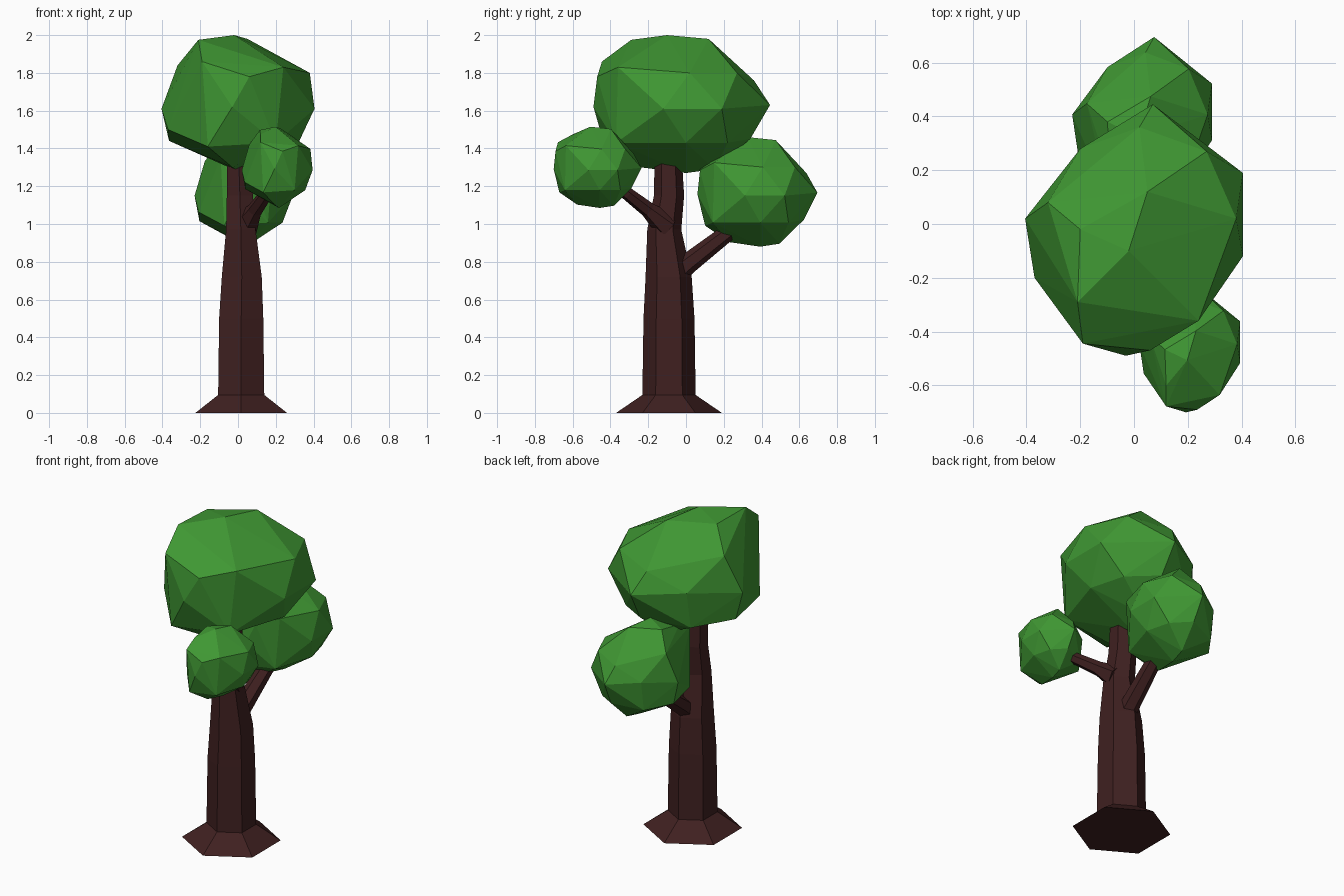
import bpy, bmesh, math
from mathutils import Vector

if "Cube" in bpy.data.objects:
    bpy.data.objects.remove(bpy.data.objects["Cube"])


def material(name, rgb):
    m = bpy.data.materials.new(name)
    m.diffuse_color = (*rgb, 1)
    m.use_nodes = True
    m.node_tree.nodes["Principled BSDF"].inputs["Base Color"].default_value = m.diffuse_color
    return m


BARK = material("bark", (0.05, 0.0145, 0.0145))
LEAF = material("leaf", (0.05, 0.31, 0.033))


def add_object(name, bm, mat):
    bmesh.ops.recalc_face_normals(bm, faces=bm.faces)
    mesh = bpy.data.meshes.new(name)
    bm.to_mesh(mesh)
    bm.free()
    mesh.materials.append(mat)
    obj = bpy.data.objects.new(name, mesh)
    bpy.context.collection.objects.link(obj)


def tube(name, path, axis=None, sides=6):
    """Capped six-sided tube through (x, y, z, radius) stations."""
    axis = axis or Vector(path[-1][:3]) - Vector(path[0][:3])
    turn = Vector((0, 0, 1)).rotation_difference(axis)
    bm = bmesh.new()
    rings = []
    for x, y, z, r in path:
        ring = []
        for i in range(sides):
            a = math.tau * i / sides + math.pi / 2
            p = turn @ Vector((r * math.cos(a), r * math.sin(a), 0))
            ring.append(bm.verts.new(p + Vector((x, y, z))))
        rings.append(ring)
    for low, high in zip(rings, rings[1:]):
        for i in range(sides):
            j = (i + 1) % sides
            bm.faces.new((low[i], low[j], high[j], high[i]))
    bm.faces.new(rings[0])
    bm.faces.new(rings[-1])
    add_object(name, bm, BARK)


# Facet corners of the leaf clump, at crown size
CLUMP = [
    (-.02, -.10, 2.0), (-.20, -.02, 1.97), (.05, .12, 1.98),
    (-.19, -.445, 1.86), (.06, -.47, 1.78), (.24, -.36, 1.83),
    (.38, .02, 1.80), (.27, .27, 1.80), (.02, .36, 1.76), (-.32, .08, 1.84),
    (-.405, .02, 1.61), (-.37, -.20, 1.50), (-.03, -.49, 1.62),
    (.405, -.12, 1.61), (.405, .19, 1.61), (.07, .445, 1.63), (-.20, .28, 1.65),
    (-.365, .03, 1.44), (-.16, -.43, 1.41), (.20, -.37, 1.43), (.32, 0, 1.43),
    (.26, .22, 1.43), (.08, .34, 1.45), (-.20, .24, 1.42),
    (.02, 0, 1.27), (-.03, -.24, 1.30), (.05, .15, 1.29),
]


def clump(name, centre, size, corner):
    """Faceted leaf clump; corner is its front-left shoulder."""
    bm = bmesh.new()
    for p in CLUMP + [corner]:
        unit = (p[0] / .81, (p[1] + .0225) / .935, (p[2] - 1.635) / .73)
        bm.verts.new([c + u * s for c, u, s in zip(centre, unit, size)])
    out = bmesh.ops.convex_hull(bm, input=bm.verts)
    spare = {v for v in out["geom_interior"] + out["geom_unused"]
             if isinstance(v, bmesh.types.BMVert)}
    bmesh.ops.delete(bm, geom=list(spare), context='VERTS')
    add_object(name, bm, LEAF)


# Trunk with flared foot
tube("trunk", [
    (.017, -.09, 0, .28), (.017, -.09, .095, .141), (.017, -.09, .5, .135),
    (.02, -.092, .72, .122), (.015, -.115, .97, .09),
    (.01, -.09, 1.15, .08), (.005, -.093, 1.3, .074), (0, -.09, 1.42, .07),
], Vector((0, 0, 1)))

# Branches
tube("back_branch", [(.02, -.07, .72, .06), (.025, .01, .79, .055),
                     (.04, .21, .945, .045), (.05, .35, 1.05, .04)])
tube("front_branch", [(.04, -.10, .99, .075), (.09, -.20, 1.075, .042),
                      (.15, -.31, 1.16, .035), (.19, -.42, 1.25, .03)])

# Leaf clumps
clump("crown", (0, -.0225, 1.635), (.81, .935, .73), (-.21, -.29, 1.975))
clump("back_leaves", (.03, .378, 1.17), (.52, .635, .58), (-.19, -.29, 1.92))
clump("front_leaves", (.2075, -.468, 1.30), (.375, .465, .43), (-.19, -.29, 1.93))
